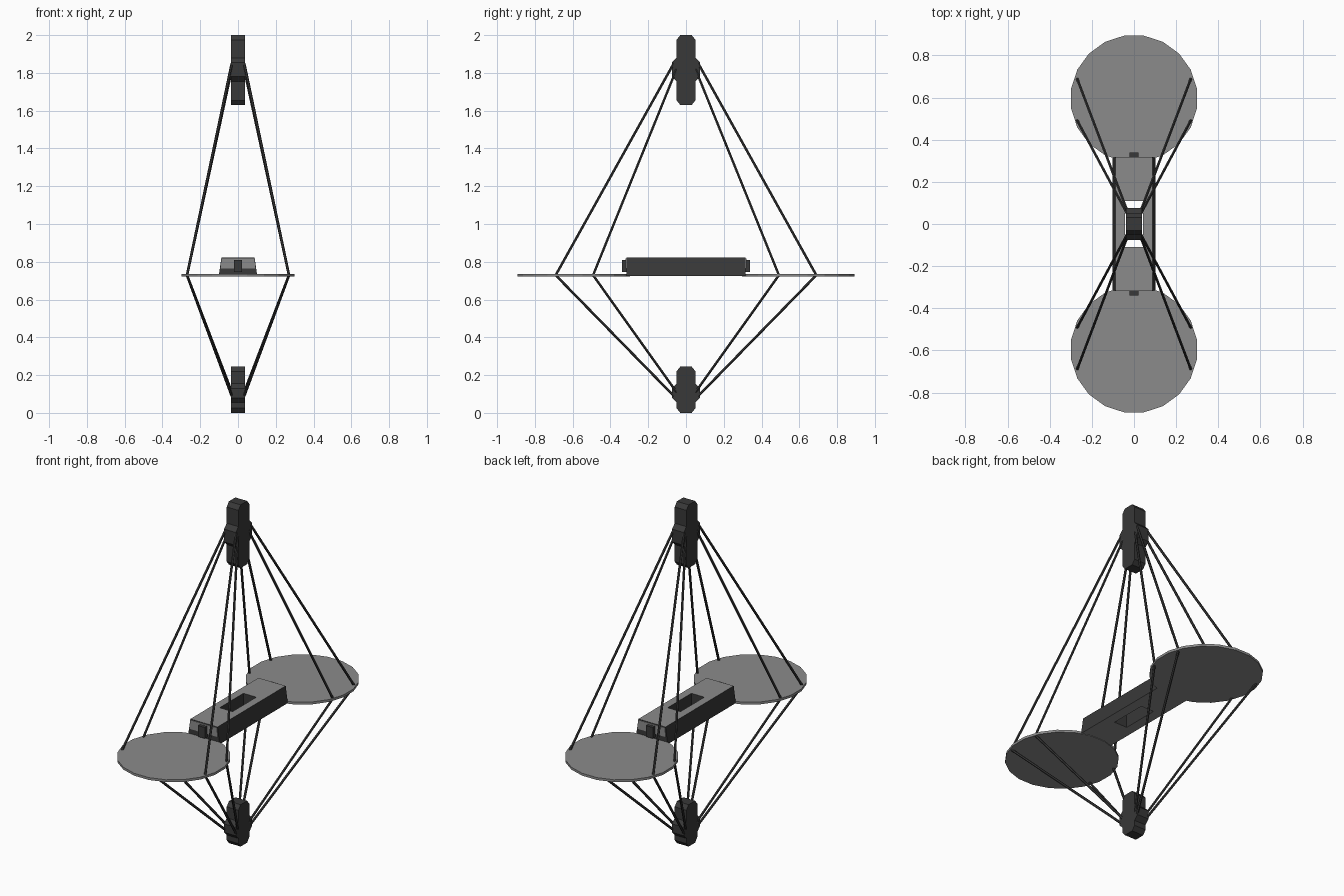
import bpy, bmesh, math
from mathutils import Vector

if "Cube" in bpy.data.objects:
    bpy.data.objects.remove(bpy.data.objects["Cube"])


def material(name, v):
    m = bpy.data.materials.new(name)
    m.diffuse_color = (v, v, v, 1)
    m.use_nodes = True
    m.node_tree.nodes["Principled BSDF"].inputs["Base Color"].default_value = m.diffuse_color
    return m


DARK = material("dark metal", 0.04)
GREY = material("mid grey", 0.26)


def finish(name, bm, *mats):
    bmesh.ops.recalc_face_normals(bm, faces=bm.faces)
    me = bpy.data.meshes.new(name)
    bm.to_mesh(me)
    bm.free()
    for m in mats:
        me.materials.append(m)
    ob = bpy.data.objects.new(name, me)
    bpy.context.collection.objects.link(ob)
    return ob


def prism(name, pts, depth, *mats):
    """Extrude a closed outline by a depth vector."""
    bm = bmesh.new()
    face = bm.faces.new([bm.verts.new(p) for p in pts])
    new = bmesh.ops.extrude_face_region(bm, geom=[face])["geom"]
    bmesh.ops.translate(bm, vec=depth, verts=[v for v in new if isinstance(v, bmesh.types.BMVert)])
    return finish(name, bm, *mats)


def box(name, lo, hi, *mats):
    x0, y0, z0 = lo
    x1, y1, z1 = hi
    return prism(name, [(x0, y0, z0), (x1, y0, z0), (x1, y1, z0), (x0, y1, z0)], (0, 0, z1 - z0), *mats)


def rod(name, a, b, r=0.007):
    a, b = Vector(a), Vector(b)
    bm = bmesh.new()
    bmesh.ops.create_cone(bm, cap_ends=True, segments=6, radius1=r, radius2=r, depth=(b - a).length)
    ob = finish(name, bm, DARK)
    ob.location = (a + b) / 2
    ob.rotation_euler = (b - a).to_track_quat("Z", "Y").to_euler()


def hub(name, z0, z1, b0, b1):
    """Upright block with chamfered ends and a bulge at the rod joints."""
    c = 0.025
    half = [(0.03, z0), (0.05, z0 + c), (0.05, b0 - c), (0.075, b0),
            (0.075, b1), (0.05, b1 + c), (0.05, z1 - c), (0.03, z1)]
    outline = half + [(-y, z) for y, z in reversed(half)]
    prism(name, [(-0.038, y, z) for y, z in outline], (0.076, 0, 0), DARK)


hub("top_hub", 1.63, 2.0, 1.78, 1.855)
hub("bottom_hub", 0, 0.245, 0.08, 0.13)

# Central body: tapered sides, grey top and underside, open well in the middle
body = prism("central_body", [(-0.102, -0.315, 0.725), (0.102, -0.315, 0.725),
                              (0.088, -0.315, 0.822), (-0.088, -0.315, 0.822)],
             (0, 0.63, 0), DARK, GREY)
for f in body.data.polygons:
    f.material_index = int(abs(f.normal.z) > 0.7)
cutter = box("well_cutter", (-0.042, -0.11, 0.6), (0.042, 0.11, 0.95), DARK)
cutter.hide_render = True
cutter.hide_viewport = True
mod = body.modifiers.new("well", "BOOLEAN")
mod.object = cutter
mod.operation = "DIFFERENCE"
mod.solver = "EXACT"

for s, side in ((-1, "front"), (1, "back")):
    # Round platform, 20 sides with flats facing the axes
    ring = [(0.302 * math.cos(math.radians(9 + 18 * i)),
             s * 0.595 + 0.302 * math.sin(math.radians(9 + 18 * i)), 0.722) for i in range(20)]
    prism(side + "_platform", ring, (0, 0, 0.014), GREY)
    # Body end panel and latch
    prism(side + "_end_panel", [(-0.092, s * 0.315, 0.765), (0.092, s * 0.315, 0.765),
                                (0.086, s * 0.315, 0.818), (-0.086, s * 0.315, 0.818)],
          (0, s * 0.004, 0), GREY)
    ys = sorted((s * 0.31, s * 0.338))
    box(side + "_latch", (-0.022, ys[0], 0.745), (0.022, ys[1], 0.81), DARK)
    # Stay rods above and below the platform
    for x in (-1, 1):
        for y, hy, zt, zb in ((0.69, 0.065, 1.85, 0.09), (0.492, 0.05, 1.82, 0.11)):
            p = (x * 0.27, s * y, 0.729)
            rod(side + "_upper_rod", p, (x * 0.033, s * hy, zt))
            rod(side + "_lower_rod", p, (x * 0.033, s * hy, zb))
